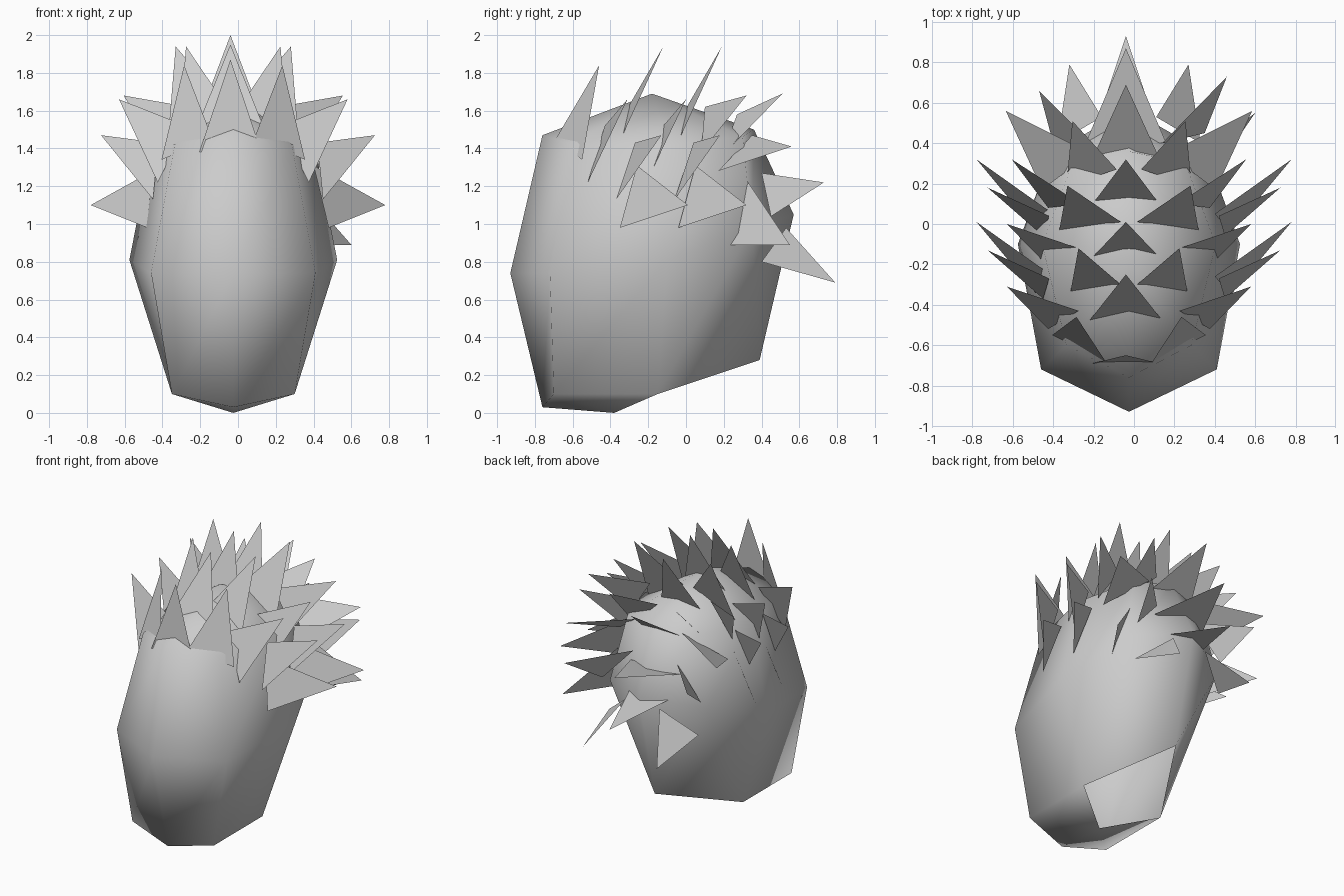
import bpy, math

CX = -0.025  # the head's mirror plane


def make_object(name, verts, faces):
    mesh = bpy.data.meshes.new(name)
    mesh.from_pydata(verts, [], faces)
    mesh.update()
    obj = bpy.data.objects.new(name, mesh)
    bpy.context.collection.objects.link(obj)
    return obj


# Head: two rings of eight points, given as front, corner, side, back corner, back
def ring(half):
    pts = [(CX + x, y, z) for x, y, z in half]
    return pts + [(CX - x, y, z) for x, y, z in half[3:0:-1]]


middle = ring([(0, -.93, .74), (.435, -.72, .74), (.55, -.1, .81),
               (.385, .35, .98), (0, .57, 1.05)])
upper = ring([(0, -.76, 1.47), (.31, -.6, 1.42), (.43, -.1, 1.42),
              (.28, .3, 1.46), (0, .36, 1.5)])
# jaw ring: chin, chin corner, side, nape, side, chin corner
jaw = [(CX, -.76, .03), (CX + .325, -.7, .1), (CX + .325, -.15, .1),
       (CX, .39, .28), (CX - .325, -.15, .1), (CX - .325, -.7, .1)]
verts = middle + upper + jaw + [(CX, -.18, 1.69), (CX, -.38, 0)]
M, U, J, TOP, BASE = 0, 8, 16, 22, 23

faces = []
for i in range(8):
    k = (i + 1) % 8
    faces.append((M + i, M + k, U + k, U + i))
    faces.append((U + i, U + k, TOP))
# lower sides of the head
faces += [(J, J + 1, 1, 0), (J + 1, J + 2, 2, 1), (J + 2, 3, 2),
          (J + 2, J + 3, 3), (J + 3, 4, 3), (J + 3, 5, 4),
          (J + 3, J + 4, 5), (J + 4, 6, 5), (J + 4, J + 5, 7, 6), (J + 5, J, 0, 7)]
# underside of the chin; the neck behind it stays open
faces += [(BASE, J + 1, J), (BASE, J + 2, J + 1), (BASE, J + 5, J + 4), (BASE, J, J + 5)]
head = make_object("head", verts, faces)
bpy.context.view_layer.objects.active = head
head.select_set(True)
bpy.ops.object.shade_smooth_by_angle(angle=math.radians(120))

# Hair: flat triangular spikes
hair_verts, hair_faces = [], []


def spike(tip, a, b):
    n = len(hair_verts)
    hair_verts.extend([tip, a, b])
    hair_faces.append((n, n + 1, n + 2))


# centre row: tip y, tip z, base y, base z, half width
for ty, tz, by, bz, w in [(-.65, 1.87, -.69, 1.38, .165), (-.25, 1.95, -.49, 1.48, .19),
                          (.01, 2.0, -.19, 1.5, .19), (.32, 1.95, .08, 1.48, .18),
                          (.69, 1.68, .25, 1.38, .2), (.87, 1.3, .4, 1.2, .2),
                          (.93, .95, .42, 1.04, .17)]:
    c = CX - .015
    spike((c, ty, tz), (c - w, by, bz), (c + w, by, bz))


def pair(tip, a, b, c=CX):
    for s in (1, -1):
        spike(*[(c + s * x, y, z) for x, y, z in (tip, a, b)])


# front pair
pair((.26, -.46, 1.84), (.38, -.55, 1.34), (.11, -.69, 1.45))
# crown rows, repeated towards the back
for y, x in ((0, 0), (.31, .055)):
    pair((.25 + x, y - .12, 1.94), (.29 + x, y - .34, 1.46), (.04, y - .3, 1.63))
    pair((.725, y - .13, 1.47), (.42, y - .27, 1.43), (.45, y - .37, 1.13), 0)
    pair((.78, y + .01, 1.1), (.4, y - .26, 1.31), (.48, y - .35, .98), 0)
    pair((.605, y - .31, 1.66), (.4, y - .52, 1.22), (.25, y - .43, 1.52))
pair((.58, .32, 1.68), (.4, .08, 1.38), (.24, .1, 1.62))
# back spikes
pair((.28, .51, 1.69), (.31, .19, 1.36), (.06, .27, 1.58))
pair((.61, .56, 1.41), (.43, .17, 1.28), (.19, .35, 1.47))
pair((.295, .79, .69), (.135, .53, .98), (.355, .4, .8))
# back side spikes, slightly uneven left to right
spike((.46, .73, 1.22), (.14, .4, 1.27), (.35, .45, 1.04))
spike((-.47, .66, 1.22), (-.19, .38, 1.27), (-.4, .4, 1.04))
spike((.6, .55, .89), (.36, .2, .89), (.31, .33, 1.22))
make_object("hair_spikes", hair_verts, hair_faces)
